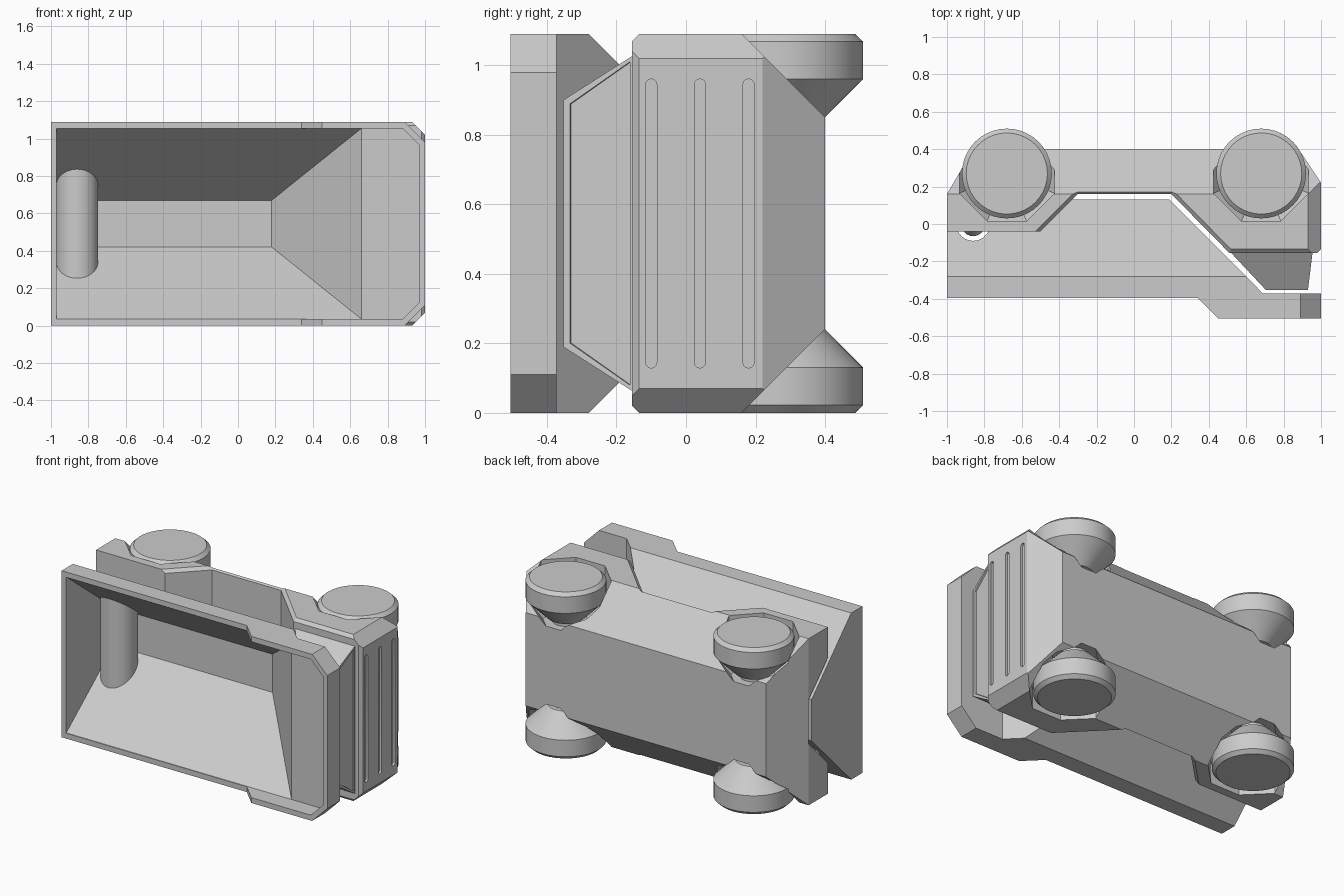
import bpy, bmesh, math
from mathutils import Vector

W = 1.09          # overall width along z
MID = W / 2

if "Cube" in bpy.data.objects:
    bpy.data.objects.remove(bpy.data.objects["Cube"], do_unlink=True)

grey = bpy.data.materials.new("plain_grey")
grey.use_nodes = True
colour = (0.6, 0.6, 0.6, 1)
grey.diffuse_color = colour
grey.node_tree.nodes["Principled BSDF"].inputs["Base Color"].default_value = colour


def finish(name, bm):
    bmesh.ops.recalc_face_normals(bm, faces=bm.faces)
    me = bpy.data.meshes.new(name)
    bm.to_mesh(me)
    bm.free()
    me.materials.append(grey)
    ob = bpy.data.objects.new(name, me)
    bpy.context.collection.objects.link(ob)
    return ob


def place(axis, p, t):
    """Put a 2D profile point at depth t along the given axis."""
    a, b = p
    return {"x": (t, a, b), "y": (a, t, b), "z": (a, b, t)}[axis]


def prism_bm(axis, pts, lo, hi):
    bm = bmesh.new()
    f = bm.faces.new([bm.verts.new(place(axis, p, lo)) for p in pts])
    ext = bmesh.ops.extrude_face_region(bm, geom=[f])
    shift = Vector(place(axis, (0, 0), hi - lo))
    bmesh.ops.translate(bm, vec=shift, verts=[v for v in ext["geom"] if isinstance(v, bmesh.types.BMVert)])
    bmesh.ops.recalc_face_normals(bm, faces=bm.faces)
    return bm


def prism(name, axis, pts, lo, hi):
    return finish(name, prism_bm(axis, pts, lo, hi))


def hull(name, pts, edit=None):
    bm = bmesh.new()
    for p in pts:
        bm.verts.new(p)
    bmesh.ops.convex_hull(bm, input=bm.verts[:])
    bmesh.ops.dissolve_limit(bm, angle_limit=0.01, verts=bm.verts[:], edges=bm.edges[:])
    bmesh.ops.recalc_face_normals(bm, faces=bm.faces)
    if edit:
        edit(bm)
    return finish(name, bm)


def lathe(name, x, y, rings, n=40, turn=0.0):
    """Stack of circles (radius, z) around an axis along z."""
    bm = bmesh.new()
    loops = []
    for r, z in rings:
        angles = [turn + math.tau * i / n for i in range(n)]
        loops.append([bm.verts.new((x + r * math.cos(a), y + r * math.sin(a), z)) for a in angles])
    for a, b in zip(loops, loops[1:]):
        for i in range(n):
            j = (i + 1) % n
            bm.faces.new((a[i], a[j], b[j], b[i]))
    bm.faces.new(loops[0])
    bm.faces.new(loops[-1])
    return finish(name, bm)


def cut(ob, tool, op="DIFFERENCE"):
    """Apply a boolean and throw the tool away."""
    mod = ob.modifiers.new("cut", "BOOLEAN")
    mod.operation, mod.object, mod.solver = op, tool, "EXACT"
    bpy.context.view_layer.update()
    dg = bpy.context.evaluated_depsgraph_get()
    me = bpy.data.meshes.new_from_object(ob.evaluated_get(dg))
    ob.modifiers.clear()
    ob.data = me
    bpy.data.objects.remove(tool, do_unlink=True)


def trough(floor, z0, z1, edge, over):
    """V-shaped cross-section in (y, z)."""
    return [(floor, z0), (floor, z1), (edge, W + over), (-0.7, W + over), (-0.7, -over), (edge, -over)]


def cut_corner(x0, x1, z0, z1, c):
    """Rectangle in (x, z) with the two +x corners chamfered."""
    return [(x0, z0), (x1 - c, z0), (x1, z0 + c), (x1, z1 - c), (x1 - c, z1), (x0, z1)]


def rect(x0, x1, y, z0, z1):
    return [(x, y, z) for x in (x0, x1) for z in (z0, z1)]


PIN_X, PIN_Y = -0.86, 0.0

# Chassis with cab base: side profile with chamfered upper edges
profile = [(-1, -0.04), (-0.5, -0.04), (-0.3, 0.16), (0.2, 0.16), (0.51, -0.155),
           (1, -0.155), (1, 0.22), (0.88, 0.4), (-0.86, 0.4), (-1, 0.16)]
bm = prism_bm("z", profile, 0, W)


def upper_edge(e):
    a, b = (v.co for v in e.verts)
    if abs(a.z - b.z) > 0.1:
        return a.x > 0.99 and a.y < -0.1
    m = (a + b) / 2
    return -0.5 < m.x < 0.99 and m.y < 0.17


bmesh.ops.bevel(bm, geom=[e for e in bm.edges if upper_edge(e)], offset=0.02,
                segments=1, affect="EDGES")
chassis = finish("chassis", bm)
keel = [(-0.7, -0.1), (-0.7, W + 0.1), (0.06, W + 0.1), (0.5, 0.75), (0.5, 0.34), (0.06, -0.1)]
cut(chassis, prism("tool", "x", keel, -1.2, 1.2), "INTERSECT")
cut(chassis, prism("tool", "y", cut_corner(-1.1, 1, -0.0001, W + 0.0001, 0.07), -0.6, 0.6), "INTERSECT")
cut(chassis, prism("tool", "x", trough(0.16, 0.40, 0.69, -0.28, 0.04), -1.1, -0.1))

# Grille slots in the cab front
for y in (-0.1, 0.04, 0.18):
    slot = []
    for zc, start in ((0.945, 0), (0.145, math.pi)):
        slot += [(y + 0.016 * math.cos(start + math.pi * i / 6),
                  zc + 0.016 * math.sin(start + math.pi * i / 6)) for i in range(7)]
    cut(chassis, prism("tool", "x", slot, 0.985, 1.1))

# Wheels and their eight-sided wells
for end, x in (("front", 0.68), ("rear", -0.68)):
    for side in ("left", "right"):
        def out(z):
            return W - z if side == "left" else z
        well = [(0.275, -0.1), (0.275, 0.13), (0.14, 0.29)]
        cut(chassis, lathe("tool", x, 0.27, [(r, out(z)) for r, z in well], 8, math.pi / 8))
        rings = [(0.217, 0), (0.24, 0.022), (0.24, 0.13), (0.11, 0.26), (0.08, 0.26), (0.08, 0.32)]
        lathe(f"{end}_{side}_wheel", x, 0.27, [(r, out(z)) for r, z in rings])


# Cab roof with recessed windscreen
def windscreen(bm):
    bm.normal_update()
    face = max(bm.faces, key=lambda f: f.normal.x)
    bmesh.ops.inset_region(bm, faces=[face], thickness=0.022, depth=0)
    bmesh.ops.inset_region(bm, faces=[face], thickness=0.002, depth=-0.01)


hull("cab_roof", rect(0.515, 0.955, -0.15, 0.06, 1.03) + rect(0.705, 0.93, -0.353, 0.19, 0.9), windscreen)

# Tipping bed: outer shell
side = [(-1, -0.395), (0.34, -0.395), (0.45, -0.505), (1, -0.505), (1, -0.372),
        (0.69, -0.372), (0.19, 0.13), (-1, 0.13)]
bed = prism("tipping_bed", "z", side, 0, W)
shell = trough(0.2, 0.48, 0.61, -0.28, 0.0)
cut(bed, prism("tool", "x", shell, -1.1, 1.1), "INTERSECT")
cut(bed, prism("tool", "y", cut_corner(-1.1, 1, -0.0001, W + 0.0001, 0.11), -0.7, 0.5), "INTERSECT")

# Bed cavity, leaving a raised housing over the hinge pin
cavity = hull("cavity", rect(-0.97, 0.18, 0.1, 0.42, 0.67) + rect(-0.97, 0.66, -0.39, 0.035, W - 0.035))
cut(cavity, lathe("tool", PIN_X, PIN_Y, [(0.112, -0.1), (0.112, W + 0.1)]))
cut(bed, cavity)
cut(bed, prism("tool", "y", cut_corner(-0.97, 0.97, 0.035, W - 0.035, 0.09), -0.7, -0.39))
cut(bed, lathe("tool", PIN_X, PIN_Y, [(0.09, -0.1), (0.09, W + 0.1)]))

# Hinge pin between the chassis rails
lathe("hinge_pin", PIN_X, PIN_Y, [(0.03, 0.14), (0.065, 0.2), (0.065, W - 0.2), (0.03, W - 0.14)], 24)

# Smooth the round parts, keep real edges sharp
for ob in bpy.context.collection.objects:
    if ob.type == "MESH":
        bpy.ops.object.select_all(action="DESELECT")
        ob.select_set(True)
        bpy.context.view_layer.objects.active = ob
        bpy.ops.object.shade_smooth_by_angle(angle=math.radians(20))
